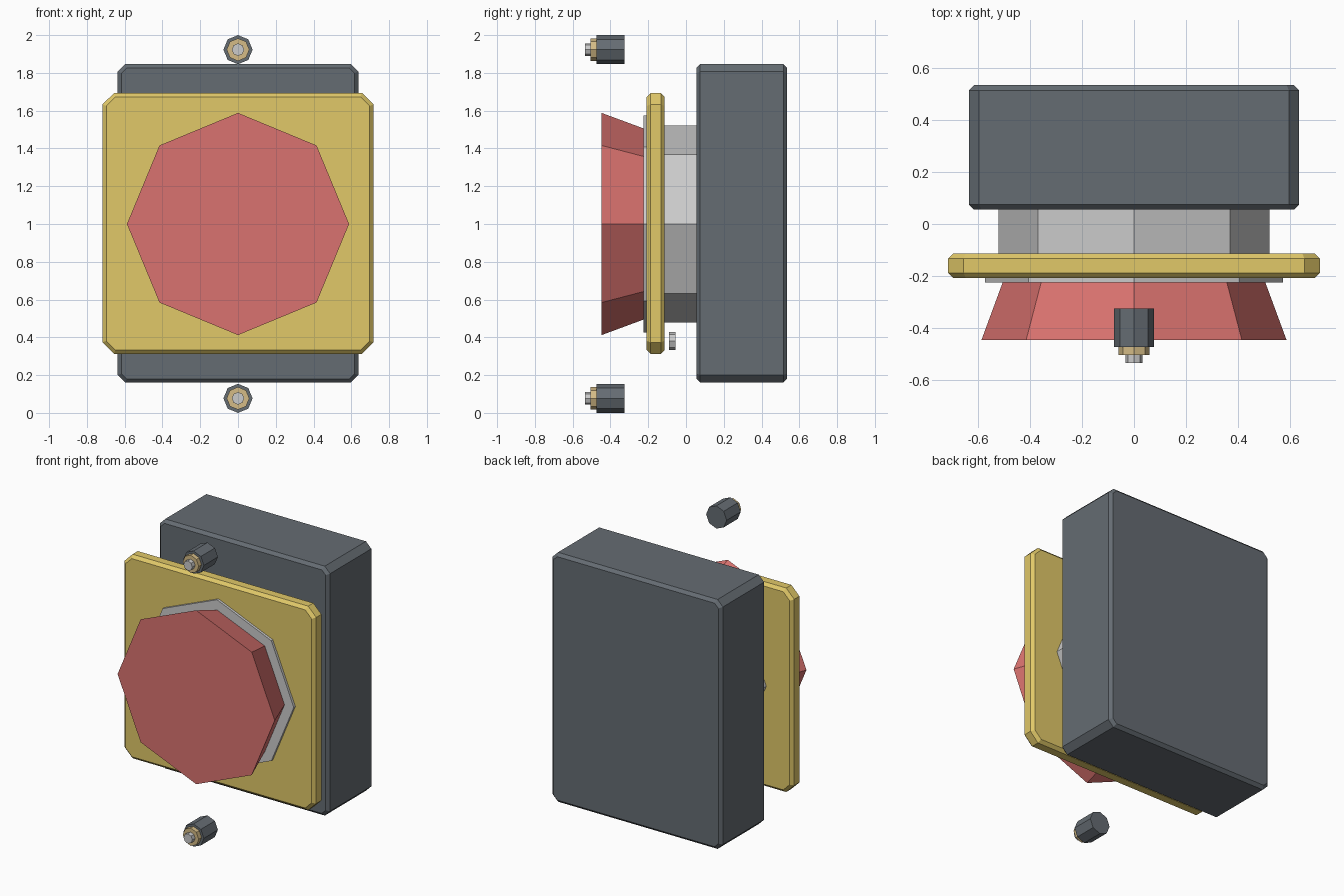
import bpy, bmesh, math

if "Cube" in bpy.data.objects:
    bpy.data.objects.remove(bpy.data.objects["Cube"])


def material(name, rgb):
    m = bpy.data.materials.new(name)
    m.diffuse_color = (*rgb, 1)
    m.use_nodes = True
    m.node_tree.nodes["Principled BSDF"].inputs["Base Color"].default_value = m.diffuse_color
    return m


DARK = material("dark_grey", (0.13, 0.15, 0.17))
YELLOW = material("yellow", (0.75, 0.58, 0.14))
RED = material("red", (0.70, 0.17, 0.16))
BRASS = material("brass", (0.66, 0.50, 0.24))


def loft(name, rings, mat=None):
    """Join (y, outline) rings along y and cap both ends."""
    bm = bmesh.new()
    loops = [[bm.verts.new((x, y, z)) for x, z in pts] for y, pts in rings]
    for a, b in zip(loops, loops[1:]):
        for i in range(len(a)):
            j = (i + 1) % len(a)
            bm.faces.new((a[i], a[j], b[j], b[i]))
    bm.faces.new(loops[0])
    bm.faces.new(loops[-1])
    bmesh.ops.recalc_face_normals(bm, faces=bm.faces)
    me = bpy.data.meshes.new(name)
    bm.to_mesh(me)
    bm.free()
    ob = bpy.data.objects.new(name, me)
    bpy.context.collection.objects.link(ob)
    if mat:
        me.materials.append(mat)
    return ob


def octagon(r, z):
    return [(r * math.cos(i * math.pi / 4), z + r * math.sin(i * math.pi / 4))
            for i in range(8)]


def drum(name, z, y0, r0, y1, r1, mat=None):
    return loft(name, [(y0, octagon(r0, z)), (y1, octagon(r1, z))], mat)


def slab(name, w, z0, z1, y0, y1, cut, rim, mat):
    """Box with clipped corners and a chamfered front and back rim."""
    def outline(d):
        c, x, lo, hi = cut - d * (2 - math.sqrt(2)), w - d, z0 + d, z1 - d
        return [(x, lo + c), (x, hi - c), (x - c, hi), (c - x, hi),
                (-x, hi - c), (-x, lo + c), (c - x, lo), (x - c, lo)]
    return loft(name, [(y0, outline(rim)), (y0 + rim, outline(0)),
                       (y1 - rim, outline(0)), (y1, outline(rim))], mat)


# Housing and front plate
slab("housing", 0.637, 0.16, 1.847, 0.055, 0.535, 0.04, 0.02, DARK)
slab("front_plate", 0.717, 0.313, 1.693, -0.208, -0.113, 0.06, 0.02, YELLOW)

# Push button: neck, collar and flared cap
drum("button_neck", 1.0, -0.12, 0.522, 0.06, 0.522)
drum("button_collar", 1.0, -0.225, 0.575, -0.20, 0.575)
drum("button_cap", 1.0, -0.447, 0.588, -0.222, 0.505, RED)

# Cable glands above and below
for label, z in (("upper", 1.923), ("lower", 0.077)):
    drum(label + "_gland_body", z, -0.475, 0.077, -0.325, 0.077, DARK)
    drum(label + "_gland_nut", z, -0.505, 0.06, -0.47, 0.06, BRASS)
    drum(label + "_gland_tip", z, -0.535, 0.033, -0.50, 0.033)

# Small lock barrel behind the plate
drum("lock_barrel", 0.38, -0.09, 0.048, -0.055, 0.048)
